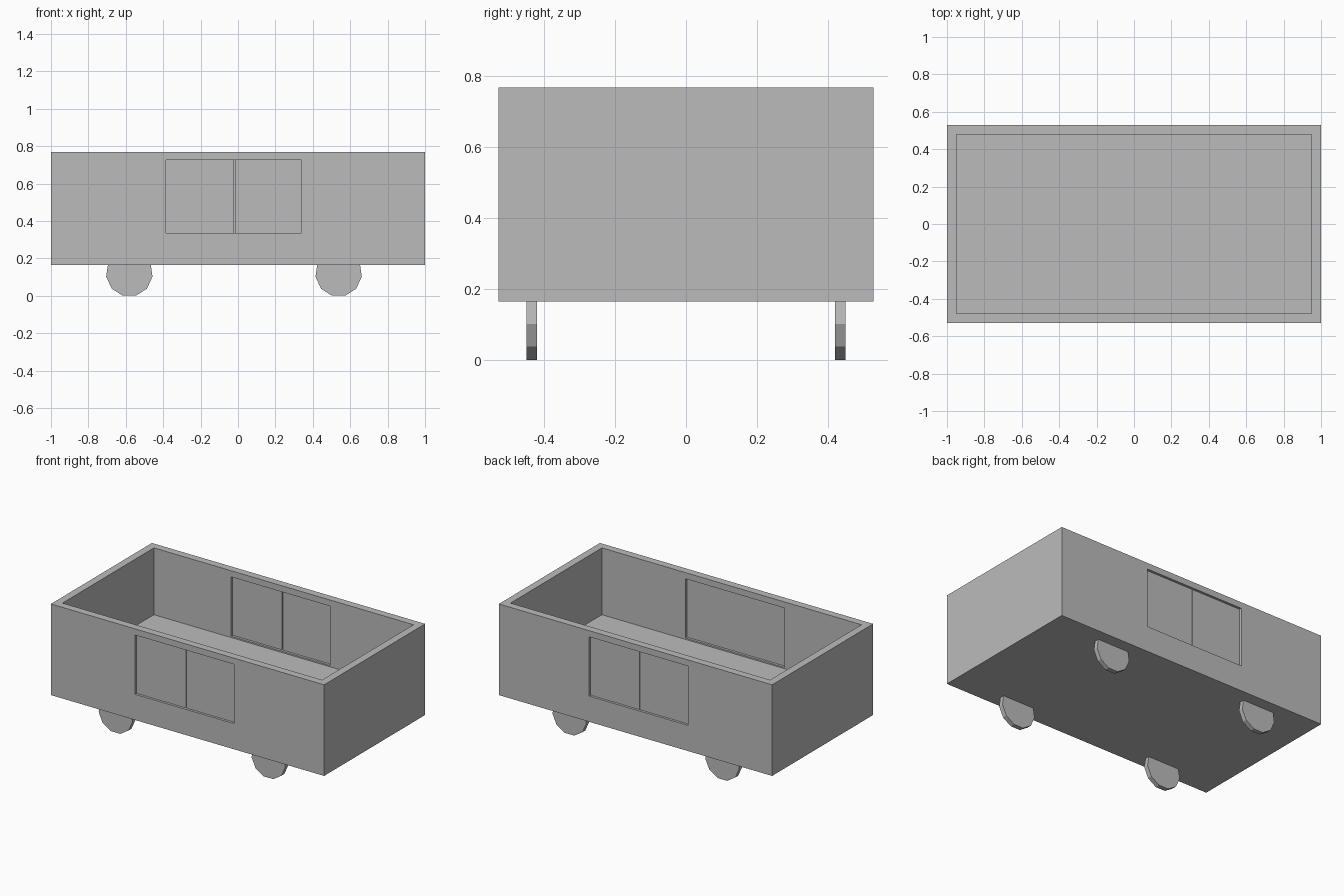
import bpy
import bmesh
import math
from mathutils import Matrix, Vector

cube = bpy.data.objects.get("Cube")
if cube:
    bpy.data.objects.remove(cube, do_unlink=True)

grey = bpy.data.materials.new("plain grey")
grey.use_nodes = True
color = (0.5, 0.5, 0.5, 1)
grey.diffuse_color = color
grey.node_tree.nodes["Principled BSDF"].inputs["Base Color"].default_value = color

HALF_X, HALF_Y = 1.0, 0.528      # outer half sizes
BOTTOM, FLOOR, TOP = 0.165, 0.326, 0.768
WALL = 0.05
DOOR_X0, DOOR_X1, DOOR_MID = -0.385, 0.34, -0.02
DOOR_Z0, DOOR_Z1 = 0.335, 0.727
RECESS = 0.016
GAP = 0.003


def finish(name, bm):
    mesh = bpy.data.meshes.new(name)
    bm.to_mesh(mesh)
    bm.free()
    mesh.materials.append(grey)
    obj = bpy.data.objects.new(name, mesh)
    bpy.context.collection.objects.link(obj)
    return obj


def box(name, low, high):
    low, high = Vector(low), Vector(high)
    bm = bmesh.new()
    bmesh.ops.create_cube(bm, size=1, matrix=Matrix.Translation((low + high) / 2)
                          @ Matrix.Diagonal((*(high - low), 1)))
    return finish(name, bm)


def cut(target, cutter):
    mod = target.modifiers.new("opening", 'BOOLEAN')
    mod.operation = 'DIFFERENCE'
    mod.solver = 'EXACT'
    mod.object = cutter
    cutter.hide_render = True
    cutter.hide_viewport = True
    cutter.display_type = 'WIRE'


# Open wagon body with a deep floor
body = box("wagon_body", (-HALF_X, -HALF_Y, BOTTOM), (HALF_X, HALF_Y, TOP))
cut(body, box("interior_cutter", (WALL - HALF_X, WALL - HALF_Y, FLOOR),
              (HALF_X - WALL, HALF_Y - WALL, TOP + 0.2)))

# One cutter opens the doorway in both long walls
cut(body, box("doorway_cutter", (DOOR_X0, -HALF_Y - 0.1, DOOR_Z0),
              (DOOR_X1, HALF_Y + 0.1, DOOR_Z1)))

# Two recessed door leaves per side, with a narrow seam
for side, sign in (("front", -1), ("back", 1)):
    ys = sorted(sign * (HALF_Y - d) for d in (RECESS, WALL - RECESS))
    for hand, x0, x1 in (("right", DOOR_X0, DOOR_MID - GAP),
                         ("left", DOOR_MID + GAP, DOOR_X1)):
        box(f"{side}_{hand}_door", (x0, ys[0], DOOR_Z0), (x1, ys[1], DOOR_Z1))

# Strip closing the front seam flush on the inside
inner = WALL - HALF_Y - RECESS
box("front_door_seam_strip", (DOOR_MID - GAP, inner - 0.004, DOOR_Z0),
    (DOOR_MID + GAP, inner, DOOR_Z1))

# Thin eleven-sided wheels, flat edge down
SIDES, RADIUS, WIDTH = 11, 0.125, 0.03
for end, x in (("right", -0.581), ("left", 0.538)):
    for side, y in (("front", -0.435), ("back", 0.435)):
        bm = bmesh.new()
        hub = Vector((x, y - WIDTH / 2, RADIUS * math.cos(math.pi / SIDES)))
        rim = []
        for i in range(SIDES):
            a = (2 * i + 1) * math.pi / SIDES
            rim.append(bm.verts.new(hub + RADIUS * Vector((math.sin(a), 0, -math.cos(a)))))
        face = bm.faces.new(rim)
        new = bmesh.ops.extrude_face_region(bm, geom=[face])["geom"]
        bmesh.ops.translate(bm, vec=(0, WIDTH, 0),
                            verts=[v for v in new if isinstance(v, bmesh.types.BMVert)])
        bmesh.ops.recalc_face_normals(bm, faces=bm.faces)
        finish(f"{side}_{end}_wheel", bm)
